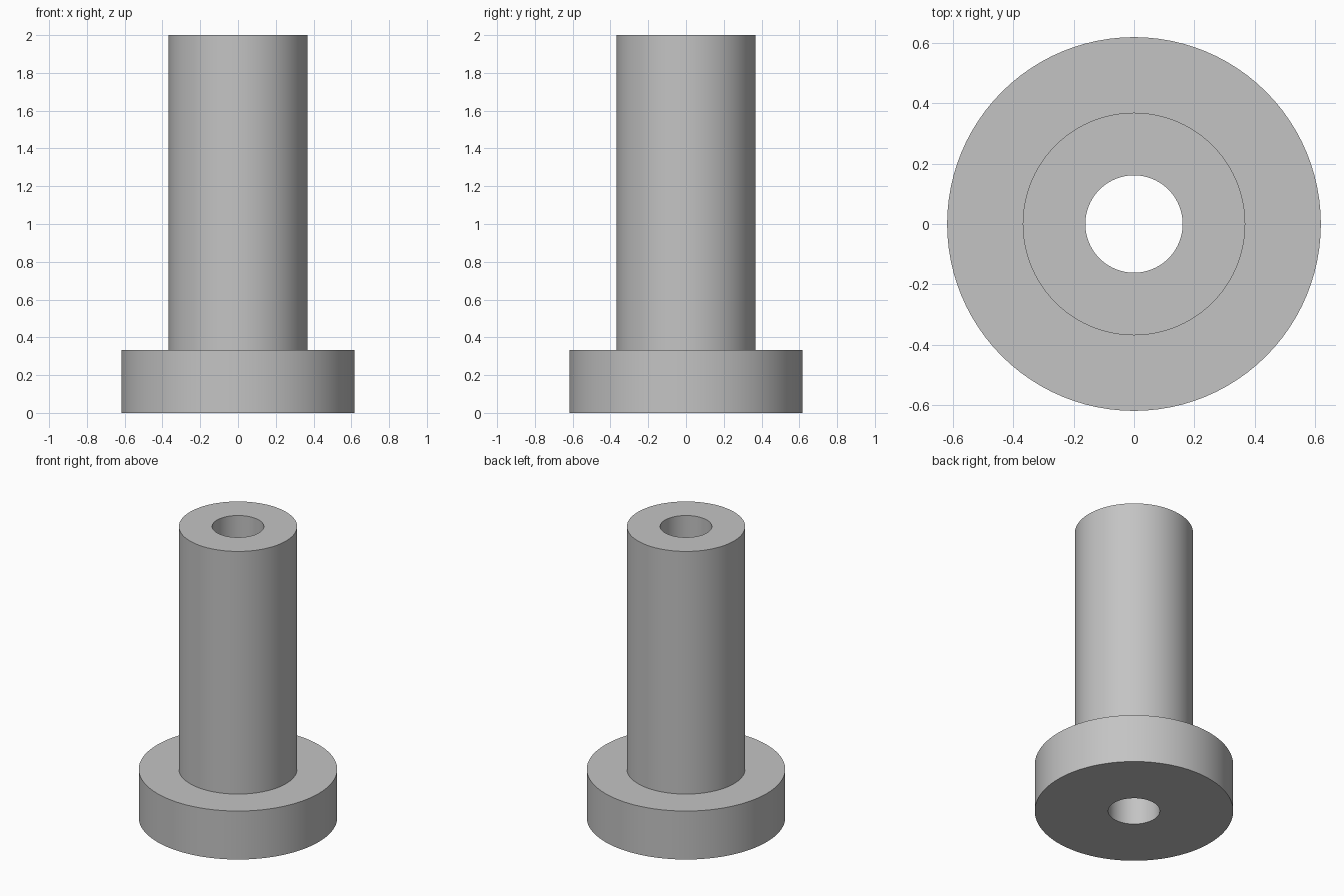
import bpy, bmesh, math

SEGMENTS = 96

cube = bpy.data.objects.get("Cube")
if cube:
    bpy.data.objects.remove(cube, do_unlink=True)

# Single plain grey
grey = bpy.data.materials.new("plain_grey")
grey.use_nodes = True
colour = (0.55, 0.55, 0.55, 1)
grey.diffuse_color = colour
grey.node_tree.nodes["Principled BSDF"].inputs["Base Color"].default_value = colour

# Closed cross-section (radius, height): bore, flange, shaft
bore, shaft, flange = 0.161, 0.368, 0.618
flange_top, top = 0.333, 2.0
profile = [(bore, 0), (flange, 0), (flange, flange_top),
           (shaft, flange_top), (shaft, top), (bore, top)]

# Revolve the section into a flanged bushing with a through bore
bm = bmesh.new()
verts = [bm.verts.new((r, 0, z)) for r, z in profile]
edges = [bm.edges.new((v, verts[(i + 1) % len(verts)])) for i, v in enumerate(verts)]
bmesh.ops.spin(bm, geom=verts + edges, cent=(0, 0, 0), axis=(0, 0, 1),
               angle=math.tau, steps=SEGMENTS, use_merge=True)
bmesh.ops.remove_doubles(bm, verts=bm.verts, dist=0.0001)
bmesh.ops.recalc_face_normals(bm, faces=bm.faces)
mesh = bpy.data.meshes.new("flanged_bushing")
bm.to_mesh(mesh)
bm.free()

bushing = bpy.data.objects.new("flanged_bushing", mesh)
bpy.context.collection.objects.link(bushing)
mesh.materials.append(grey)

# Smooth walls, crisp rims
bpy.ops.object.select_all(action='DESELECT')
bushing.select_set(True)
bpy.context.view_layer.objects.active = bushing
bpy.ops.object.shade_smooth_by_angle(angle=math.radians(30))
